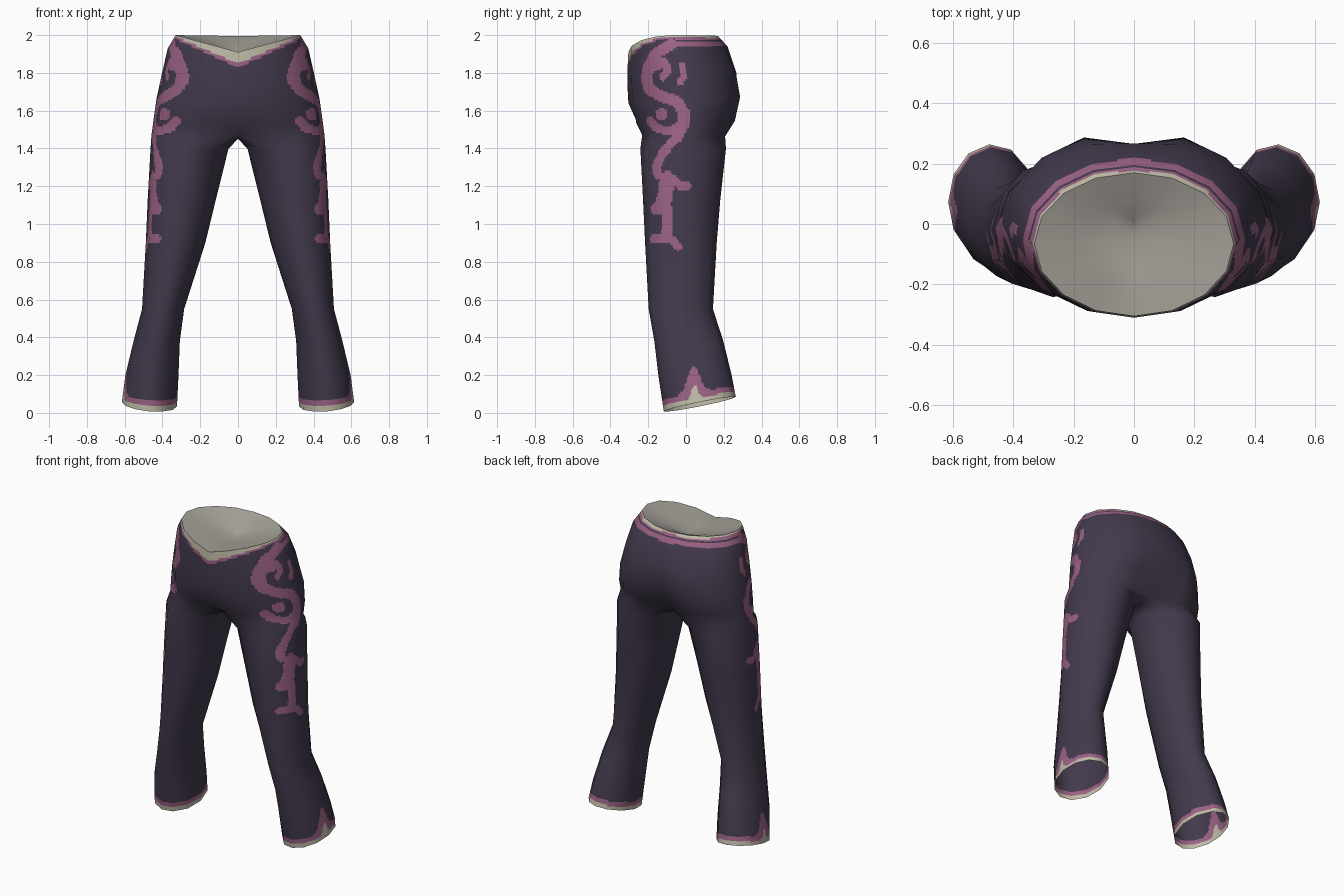
import bpy, math
from mathutils import Vector

if "Cube" in bpy.data.objects:
    bpy.data.objects.remove(bpy.data.objects["Cube"])


def material(name, rgb):
    m = bpy.data.materials.new(name)
    lin = [((c / 255 + 0.055) / 1.055) ** 2.4 for c in rgb]
    m.diffuse_color = (*lin, 1)
    m.use_nodes = True
    m.node_tree.nodes["Principled BSDF"].inputs["Base Color"].default_value = m.diffuse_color
    return m


CLOTH = material("dark_purple_cloth", (67, 58, 77))
PINK = material("mauve_embroidery", (155, 98, 132))
PALE = material("pale_trim", (192, 187, 168))
LINING = material("grey_lining", (163, 159, 151))
MATS = [CLOTH, PINK, PALE, LINING]

# hip half rings: half width, y front/middle/back, z front/side/back, front and back centre dent
HIPS = [
    (.33, -.305, -.065, .17, 1.91, 2.0, 1.995, 0, 0),
    (.372, -.31, -.04, .225, 1.82, 1.93, 1.94, 0, .005),
    (.402, -.31, -.02, .287, 1.73, 1.80, 1.80, 0, .02),
    (.432, -.305, 0, .31, 1.64, 1.66, 1.68, 0, .045),
    (.449, -.285, 0, .28, 1.53, 1.54, 1.55, .03, .08),
    (.458, -.25, -.01, .225, 1.47, 1.47, 1.46, .08, .09),
]
# leg rings: z, inner x, outer x, y front, y back
LEGS = [
    (1.40, .05, .463, -.242, .212),
    (1.13, .117, .478, -.228, .182),
    (.90, .173, .488, -.217, .163),
    (.55, .285, .508, -.198, .143),
    (.38, .308, .553, -.168, .198),
    (.20, .315, .596, -.147, .242),
    (None, .323, .615, -.118, .264),
]
# side embroidery strokes: half width, path of (y, z)
STROKES = [
    (.03, [(-.08, 1.95), (-.16, 1.90), (-.2, 1.83), (-.21, 1.77), (-.19, 1.71), (-.12, 1.67),
           (-.05, 1.65), (-.01, 1.59), (-.01, 1.53), (-.05, 1.46)]),
    (.024, [(-.05, 1.46), (-.12, 1.38), (-.155, 1.31), (-.15, 1.26)]),
    (.022, [(-.16, 1.83), (-.12, 1.86), (-.095, 1.82), (-.12, 1.78)]),
    (.018, [(-.02, 1.84), (-.008, 1.79), (-.03, 1.75)]),
    (.032, [(-.13, 1.58), (-.129, 1.58)]),
    (.022, [(-.19, 1.55), (-.16, 1.51), (-.1, 1.49), (-.03, 1.52)]),
    (.02, [(-.15, 1.26), (-.07, 1.245), (-.03, 1.2), (.01, 1.2)]),
    (.04, [(-.1, 1.24), (-.11, 1.15), (-.13, 1.09)]),
    (.03, [(-.16, 1.08), (-.1, 1.08), (-.1, .95)]),
    (.022, [(-.17, .92), (-.08, .92), (-.04, .88)]),
]


def hem_z(x, y):
    return max(0, .2 * (y + .118) + .08 * (x - .47) + .008)


def hip_ring(w, yf, ym, yb, zf, zs, zb, dent_f, dent_b):
    ring = []
    for i in range(9):
        t = math.radians(-90 + 22.5 * i)
        s, f = math.sin(t), 1 - math.cos(t)
        y = ym + (yb - ym if s > 0 else ym - yf) * s
        y += dent_f * (i == 0) - dent_b * (i == 8)
        z = zs + ((zb if s > 0 else zf) - zs) * f
        ring.append(Vector((0 if i in (0, 8) else w * math.cos(t), y, z)))
    return ring


def leg_ring(z, xi, xo, yf, yb):
    ring = []
    for i in range(12):
        t = math.radians(-115 + 28.75 * i if i < 9 else 115 + 32.5 * (i - 8))
        x = (xi + xo) / 2 + (xo - xi) / 2 * math.cos(t)
        y = (yf + yb) / 2 + (yb - yf) / 2 * math.sin(t)
        ring.append(Vector((x, y, hem_z(x, y) if z is None else z)))
    return ring


def near_stroke(y, z):
    p = Vector((y, z))
    for r, path in STROKES:
        for a, b in zip(path, path[1:]):
            a, d = Vector(a), Vector(b) - Vector(a)
            k = max(0, min(1, (p - a).dot(d) / d.length_squared))
            if (p - a - d * k).length < r:
                return True
    return False


def cloth_colour(p, n):
    """Pick cloth, embroidery or trim for a point on the right half."""
    x, y, z = p
    if z > 1.7:                                    # waistband trim
        front = max(0, 1 - x / .33) if y < -.065 else 0
        below = 2 - .09 * front - z - (.005 if y > .1 else 0)
        pale = .01 + .05 * front
        if below < pale:
            return 2
        if below < pale + .012 + .01 * front:
            return 1
        if y > -.1 and abs(z - 1.955) < .013:
            return 1
    if z > .85:                                    # side scrolls
        return int(n.x > .1 and y < .1 and near_stroke(y, z))
    if z < .35:                                    # hem trim with side flame
        h = z - hem_z(x, y)
        out = n.x > 0
        if h < .025 + out * .075 * math.exp(-((y - .045) / .022) ** 2):
            return 2
        if h < .055 + out * .14 * math.exp(-((y - .04) / .045) ** 2):
            return 1
    return 0


def corners(rows, r, i):
    j = (i + 1) % len(rows[r + 1])
    return rows[r][i], rows[r + 1][i], rows[r + 1][j], rows[r][j]


def key(p):
    return tuple(round(c, 5) for c in p)


def flip(v, side):
    return Vector((v.x * side, v.y, v.z))


def add_normals(store, rows, cols, sign=1):
    """Sum area-weighted normals on the cage, including the mirrored half."""
    for r in range(len(rows) - 1):
        for i in range(cols):
            a, b, c, d = corners(rows, r, i)
            n = (c - a).cross(d - b) * sign
            for side in (1, -1):
                for p in (a, b, c, d):
                    k = key(flip(p, side))
                    store[k] = store.get(k, Vector()) + flip(n, side)


def loft(name, rows, cols, store, colour, sides, step=.012, sign=1):
    """Finely divided loft over the cage, keeping its flat outline and smooth normals."""
    verts, normals, faces, mats, index = [], [], [], [], {}

    def vert(p, n):
        k = key(p)
        if k not in index:
            index[k] = len(verts)
            verts.append(p)
            normals.append(n.normalized())
        return index[k]

    for r in range(len(rows) - 1):
        nv = max(1, math.ceil((rows[r][4] - rows[r + 1][4]).length / step))
        for i in range(cols):
            nu = 3 if i >= 8 else max(1, round(.12 / step))
            quad = corners(rows, r, i)
            norm = [store[key(p)].normalized() for p in quad]

            def blend(q, u, v):
                return q[0].lerp(q[1], v).lerp(q[3].lerp(q[2], v), u)

            for a in range(nu):
                for b in range(nv):
                    mid = ((a + .5) / nu, (b + .5) / nv)
                    m = colour(blend(quad, *mid), blend(norm, *mid))
                    uv = [(a / nu, b / nv), (a / nu, (b + 1) / nv),
                          ((a + 1) / nu, (b + 1) / nv), ((a + 1) / nu, b / nv)]
                    for side in sides:
                        f = [vert(flip(blend(quad, *w), side), flip(blend(norm, *w), side)) for w in uv]
                        faces.append(f if side * sign > 0 else f[::-1])
                        mats.append(m)
    me = bpy.data.meshes.new(name)
    me.from_pydata(verts, [], faces)
    for m in MATS:
        me.materials.append(m)
    me.polygons.foreach_set("material_index", mats)
    me.polygons.foreach_set("use_smooth", [True] * len(faces))
    me.update()
    me.normals_split_custom_set_from_vertices(normals)
    ob = bpy.data.objects.new(name, me)
    bpy.context.collection.objects.link(ob)


# cages: hips, then a leg that starts from the hip edge closed along the crotch
hip_rows = [hip_ring(*h) for h in HIPS]
edge = hip_rows[-1]
crotch = [Vector((0, edge[8].y + (edge[0].y - edge[8].y) * k / 4, 1.45)) for k in (1, 2, 3)]
leg_rows = [edge + crotch] + [leg_ring(*l) for l in LEGS]
store = {}
add_normals(store, hip_rows, 8)
add_normals(store, leg_rows, 12)

loft("hips", hip_rows, 8, store, cloth_colour, (1, -1))
loft("right_leg", leg_rows, 12, store, cloth_colour, (1,))
loft("left_leg", leg_rows, 12, store, cloth_colour, (-1,))

# shallow lining closing the waist
rim = hip_rows[0]
lining_rows = [rim,
               [Vector((p.x * .55, -.065 + (p.y + .065) * .6, p.z * .5 + .955)) for p in rim],
               [Vector((0, -.065 + (p.y + .065) * .3, 1.90)) for p in rim]]
lining_store = {}
add_normals(lining_store, lining_rows, 8, -1)
loft("waist_lining", lining_rows, 8, lining_store, lambda p, n: 3, (1, -1), .12, -1)
